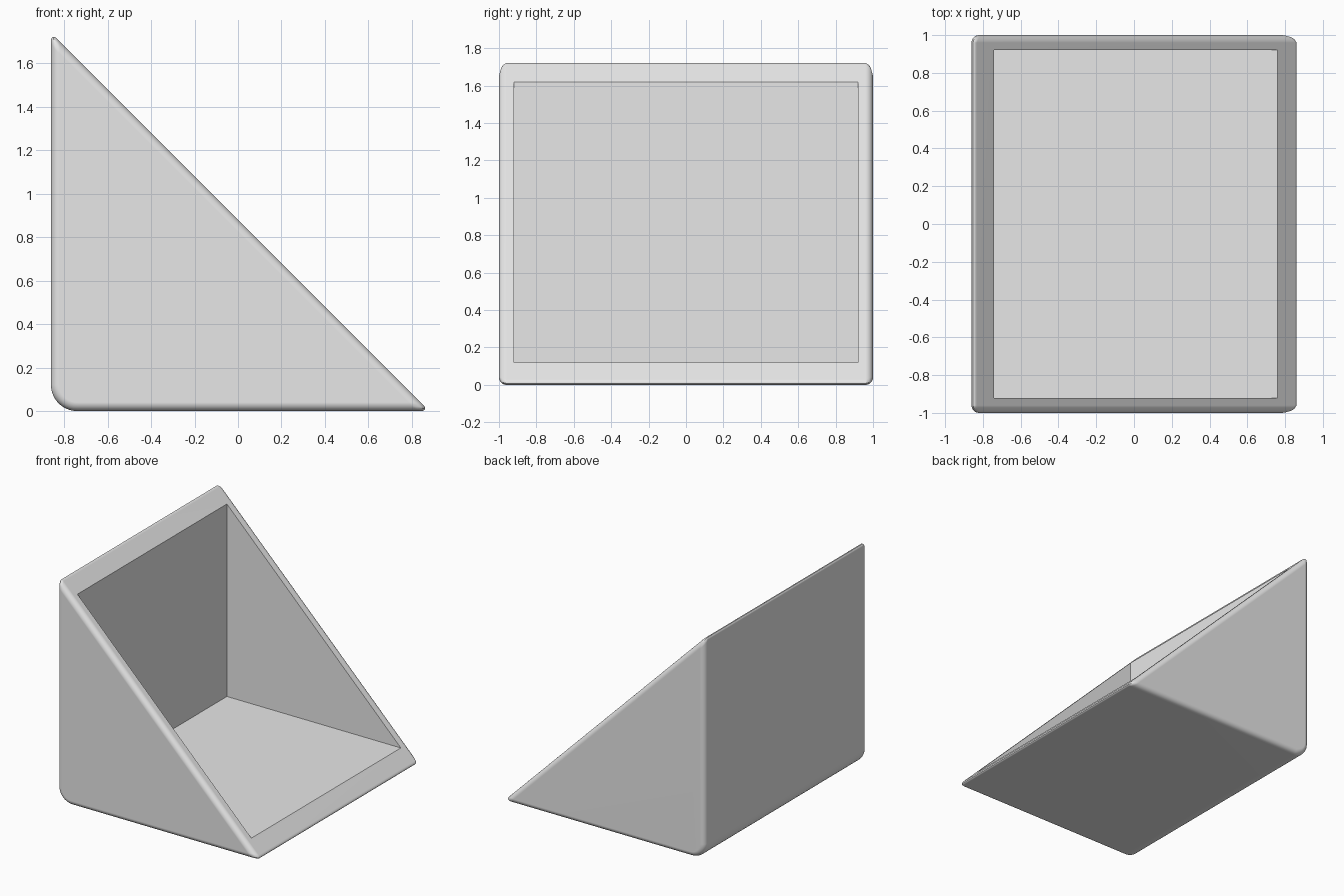
import bpy, bmesh, math

old = bpy.data.objects.get("Cube")
if old:
    bpy.data.objects.remove(old, do_unlink=True)

BACK = -0.86        # outer back wall
SLOPE = 0.88        # slanted face lies on x + z = SLOPE
HALF = 1.0          # half width
WALL, SIDE = 0.12, 0.08
HEEL = 0.12         # large rounding where back meets base
EDGE = 0.04         # small rounding on all other edges

grey = bpy.data.materials.new("plain grey")
grey.use_nodes = True
grey.diffuse_color = (0.8, 0.8, 0.8, 1)
grey.node_tree.nodes["Principled BSDF"].inputs["Base Color"].default_value = (0.8, 0.8, 0.8, 1)


def make_object(name, bm):
    bmesh.ops.recalc_face_normals(bm, faces=bm.faces[:])
    mesh = bpy.data.meshes.new(name)
    bm.to_mesh(mesh)
    bm.free()
    mesh.materials.append(grey)
    obj = bpy.data.objects.new(name, mesh)
    bpy.context.collection.objects.link(obj)
    return obj


# Wedge body: triangular profile with a rounded heel, extruded across the width
steps = 10
profile = [(SLOPE, 0), (BACK, SLOPE - BACK)]
for i in range(steps + 1):
    a = math.pi + math.pi / 2 * i / steps
    profile.append((BACK + HEEL + HEEL * math.cos(a), HEEL + HEEL * math.sin(a)))

bm = bmesh.new()
face = bm.faces.new([bm.verts.new((x, -HALF, z)) for x, z in profile])
extruded = bmesh.ops.extrude_face_region(bm, geom=[face], use_keep_orig=True)
new_verts = [g for g in extruded["geom"] if isinstance(g, bmesh.types.BMVert)]
bmesh.ops.translate(bm, verts=new_verts, vec=(0, 2 * HALF, 0))
bmesh.ops.recalc_face_normals(bm, faces=bm.faces[:])

# Round the rims and the two thin tips
sharp = [e for e in bm.edges if e.calc_face_angle(0) > math.radians(30)]
bmesh.ops.bevel(bm, geom=sharp, offset=EDGE, offset_type='OFFSET',
                segments=6, profile=0.5, affect='EDGES', clamp_overlap=True)
body = make_object("wedge_tray", bm)

# Pocket cutter: open towards the slanted face
bm = bmesh.new()
bmesh.ops.create_cube(bm, size=1)
for v in bm.verts:
    v.co.x = BACK + WALL if v.co.x < 0 else 2
    v.co.z = WALL if v.co.z < 0 else 2.5
    v.co.y = math.copysign(HALF - SIDE, v.co.y)
cutter = make_object("pocket_cutter", bm)
cutter.hide_render = True

bpy.ops.object.select_all(action='DESELECT')
bpy.context.view_layer.objects.active = body
body.select_set(True)
cut = body.modifiers.new("pocket", 'BOOLEAN')
cut.operation = 'DIFFERENCE'
cut.solver = 'EXACT'
cut.object = cutter
bpy.ops.object.modifier_apply(modifier=cut.name)
bpy.data.objects.remove(cutter, do_unlink=True)

# Smooth roundings, crisp pocket edges, flat large faces
bpy.ops.object.shade_smooth_by_angle(angle=math.radians(30))
weighted = body.modifiers.new("weighted_normals", 'WEIGHTED_NORMAL')
weighted.keep_sharp = True
